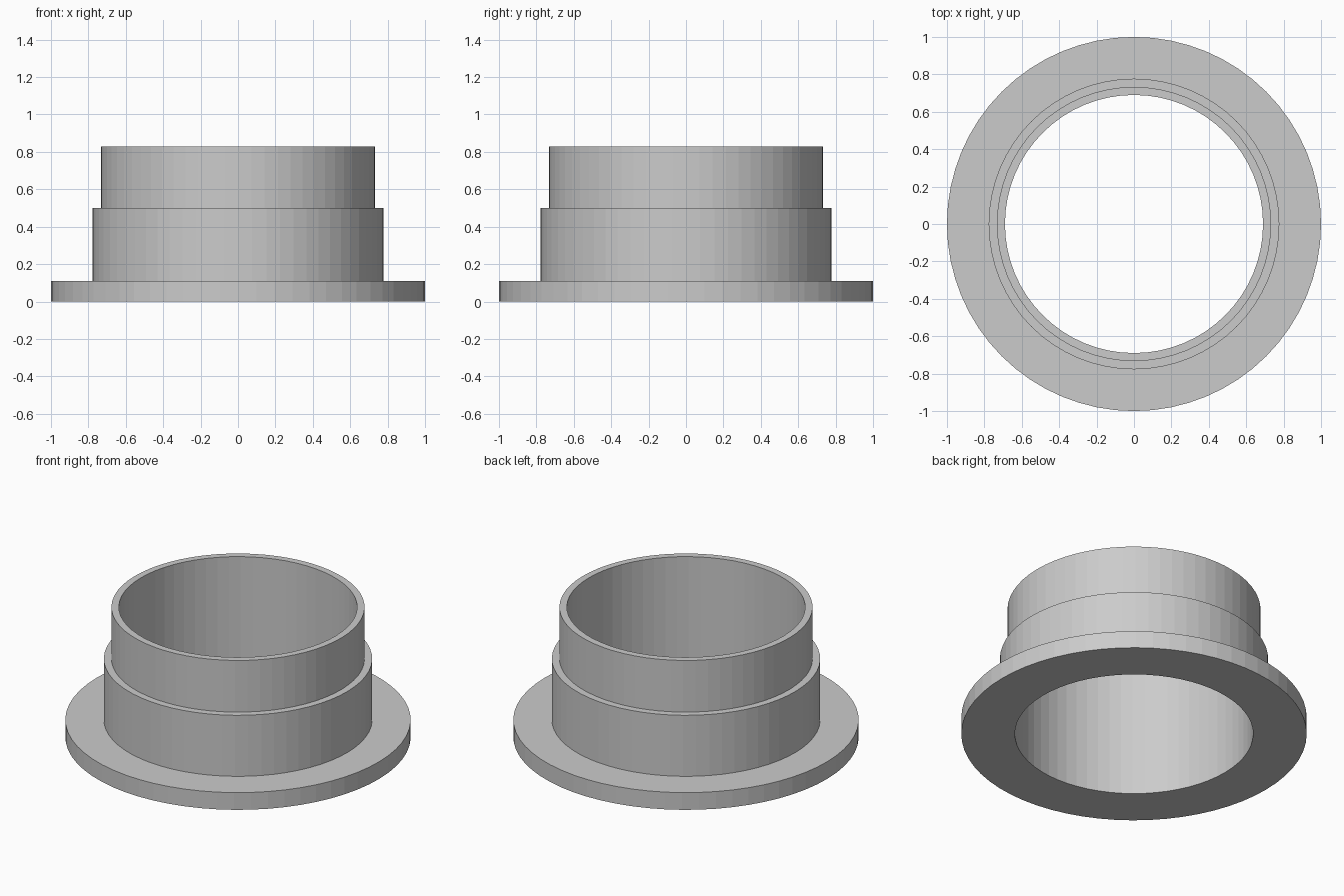
import bpy, bmesh
from math import tau
from mathutils import Vector

cube = bpy.data.objects.get("Cube")
if cube:
    bpy.data.objects.remove(cube, do_unlink=True)

SEGMENTS = 64
BORE = 0.69

grey = bpy.data.materials.new("plain grey")
grey.use_nodes = True
colour = (0.6, 0.6, 0.6, 1)
grey.diffuse_color = colour
grey.node_tree.nodes["Principled BSDF"].inputs["Base Color"].default_value = colour

# Each tier of the collar: outer radius and top height
tiers = [(1.0, 0.11), (0.777, 0.5), (0.733, 0.83)]

# Stepped half section, from the bottom of the bore around to its top
profile = [(BORE, 0)]
base = 0
for radius, top in tiers:
    profile += [(radius, base), (radius, top)]
    base = top
profile.append((BORE, base))

# Flanged collar: the closed section spun around the vertical axis
bm = bmesh.new()
verts = [bm.verts.new((r, 0, z)) for r, z in profile]
edges = [bm.edges.new((v, verts[(i + 1) % len(verts)])) for i, v in enumerate(verts)]
bmesh.ops.spin(bm, geom=verts + edges, cent=Vector(), axis=(0, 0, 1),
               angle=tau, steps=SEGMENTS, use_merge=True)
bmesh.ops.remove_doubles(bm, verts=bm.verts[:], dist=0.0001)
bmesh.ops.recalc_face_normals(bm, faces=bm.faces[:])
mesh = bpy.data.meshes.new("flanged_collar")
bm.to_mesh(mesh)
bm.free()
mesh.materials.append(grey)
collar = bpy.data.objects.new("flanged_collar", mesh)
bpy.context.collection.objects.link(collar)
